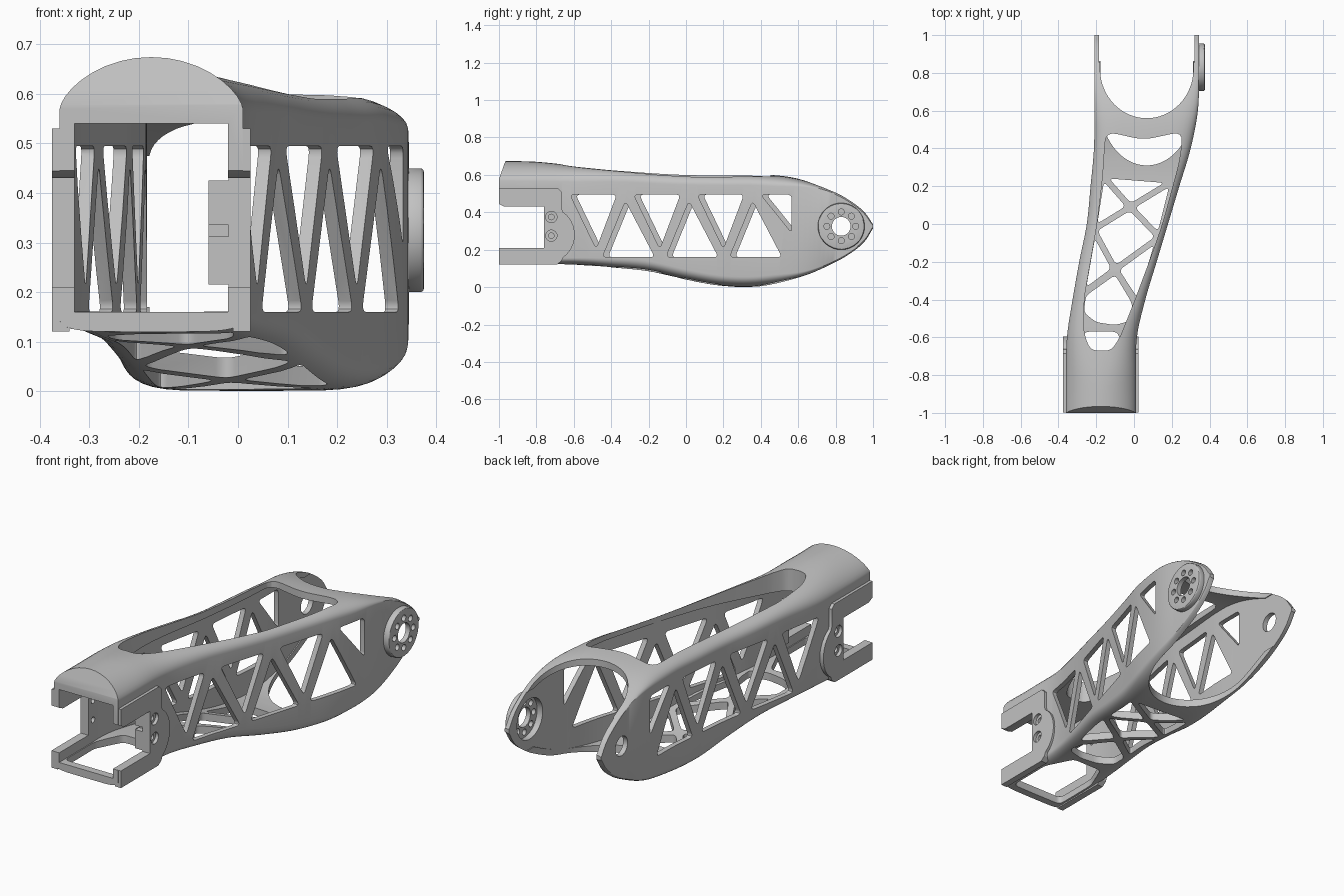
import bpy, bmesh, math
from mathutils import Vector

if "Cube" in bpy.data.objects:
    bpy.data.objects.remove(bpy.data.objects["Cube"], do_unlink=True)

grey = bpy.data.materials.new("plain_grey")
grey.use_nodes = True
grey.diffuse_color = (0.54, 0.54, 0.54, 1)
grey.node_tree.nodes["Principled BSDF"].inputs["Base Color"].default_value = grey.diffuse_color


def make(name, bm):
    bmesh.ops.recalc_face_normals(bm, faces=bm.faces)
    mesh = bpy.data.meshes.new(name)
    bm.to_mesh(mesh)
    bm.free()
    ob = bpy.data.objects.new(name, mesh)
    bpy.context.collection.objects.link(ob)
    mesh.materials.append(grey)
    return ob


def loft(name, rings):
    bm = bmesh.new()
    loops = [[bm.verts.new(p) for p in ring] for ring in rings]
    n = len(loops[0])
    for a, b in zip(loops, loops[1:]):
        for i in range(n):
            bm.faces.new((a[i], a[(i + 1) % n], b[(i + 1) % n], b[i]))
    bm.faces.new(loops[0])
    bm.faces.new(loops[-1])
    return make(name, bm)


def prism(name, poly, axis, lo, hi):
    """Extrude an outline: axis x takes (y, z) points, axis z takes (x, y)."""
    return loft(name, [[(h, p[0], p[1]) if axis == "x" else (p[0], p[1], h) for p in poly]
                       for h in (lo, hi)])


def apply(ob, mod):
    bpy.context.view_layer.objects.active = ob
    bpy.ops.object.modifier_apply(modifier=mod.name)


def area(mesh):
    return sum(p.area for p in mesh.polygons)


def combine(ob, other, how="DIFFERENCE"):
    """Boolean; a result that lost most of its surface is redone with the other solver."""
    other.hide_render = True
    before = ob.data.copy()
    for solver in ("EXACT", "MANIFOLD"):
        mod = ob.modifiers.new("combine", "BOOLEAN")
        mod.operation, mod.object, mod.solver = how, other, solver
        apply(ob, mod)
        if area(ob.data) > .6 * area(before):
            break
        ob.data = before.copy()
    bpy.data.meshes.remove(before)
    bpy.data.objects.remove(other, do_unlink=True)


def cut(ob, polys, axis, lo, hi):
    for poly in polys:
        combine(ob, prism("cutter", poly, axis, lo, hi))


def rounded(pts, r=0.025):
    """Replace each corner with a short curve."""
    out, pts = [], [Vector(p) for p in pts]
    for i, p in enumerate(pts):
        da, db = pts[i - 1] - p, pts[(i + 1) % len(pts)] - p
        k = min(r, da.length * 0.4, db.length * 0.4)
        a, b = p + da.normalized() * k, p + db.normalized() * k
        out += [a * (1 - t) ** 2 + p * 2 * t * (1 - t) + b * t * t for t in (0, 0.25, 0.5, 0.75, 1)]
    return out


def inset(pts, w):
    """Offset the sides of a convex outline inwards."""
    pts = [Vector(p) for p in pts]
    mid = sum(pts, Vector((0, 0))) / len(pts)
    lines = []
    for p, q in zip(pts, pts[1:] + pts[:1]):
        d = (q - p).normalized()
        n = Vector((-d.y, d.x))
        n *= 1 if n.dot(mid - p) > 0 else -1
        lines.append((p + n * w, d))
    out = []
    for (p, d), (q, e) in zip(lines[-1:] + lines[:-1], lines):
        v = q - p
        out.append(p + d * ((v.x * e.y - v.y * e.x) / (d.x * e.y - d.y * e.x)))
    return out


def circle(cy, cz, r, n=40):
    return [(cy + r * math.cos(math.tau * i / n), cz + r * math.sin(math.tau * i / n)) for i in range(n)]


# Stations along the arm: y, left edge, right edge, underside, top
STATIONS = [
    (-1, -.36, .01, .12, .675), (-.8, -.36, .01, .12, .67), (-.6, -.355, .015, .12, .65),
    (-.4, -.325, .06, .105, .632), (-.2, -.29, .12, .085, .616), (0, -.25, .18, .04, .607),
    (.2, -.23, .24, .006, .605), (.4, -.212, .3, .004, .603), (.6, -.21, .338, .04, .58),
    (.8, -.21, .345, .13, .51), (.9, -.21, .345, .19, .452), (.96, -.21, .345, .245, .4),
    (1, -.21, .345, .31, .34)]


def station(y):
    i = max(k for k in range(len(STATIONS) - 1) if k == 0 or STATIONS[k][0] <= y)
    a, b = STATIONS[i], STATIONS[i + 1]
    z, c = STATIONS[max(i - 1, 0)], STATIONS[min(i + 2, len(STATIONS) - 1)]
    h = b[0] - a[0]
    t = (y - a[0]) / h
    out = []
    for k in range(1, 5):
        m0 = (b[k] - z[k]) / (b[0] - z[0]) * h
        m1 = (c[k] - a[k]) / (c[0] - a[0]) * h
        out.append(a[k] * (2 * t ** 3 - 3 * t * t + 1) + m0 * (t ** 3 - 2 * t * t + t)
                   + b[k] * (3 * t * t - 2 * t ** 3) + m1 * (t ** 3 - t * t))
    return out


def ramp(y, a, b):
    t = min(max((y - a) / (b - a), 0), 1)
    return t * t * (3 - 2 * t)


def outer_ring(y, n=18):
    xl, xr, zb, zt = station(y)
    cx, hw = (xl + xr) / 2, (xr - xl) / 2
    f, g = ramp(y, -.9, -.2), ramp(y, .45, .8)
    drop = min(.105 - .045 * f - .045 * g, (zt - zb) * .3)
    low = min(.025 + .03 * f - .04 * g, (zt - zb) * .3)
    ring = []
    for sign, d, p, q in ((1, drop, 2 + 3 * f, 1.5 + .5 * f), (-1, low, 6, 2)):
        for i in range(n + 1):
            c, s = math.cos(math.pi * i / n), max(math.sin(math.pi * i / n), 0)
            u = math.copysign(abs(c) ** (2 / p), c) * sign
            edge = zt if sign > 0 else zb
            ring.append((cx + hw * u, y, edge - sign * d * (1 - s ** (2 / q))))
    return ring


def cavity_ring(y):
    xl, xr, zb, zt = station(min(max(y, -1), .8))
    lo, hi = zb + .04, min(.54 + .022 * ramp(y, -.7, -.2), zt - .035)
    side = .03 - .004 * ramp(y, -.8, -.6)
    return [(xl + side, y, lo), (xr - side, y, lo), (xr - side, y, hi), (xl + side, y, hi)]


# Hollow arm
ys = [-1 + 2 * (1 - (1 - i / 64) ** 1.6) for i in range(65)]
arm = loft("arm_shell", [outer_ring(y) for y in ys])

# Front cheeks with a round bump behind the screws
bump = [(-.72 + .125 * math.cos(a), .28 + .14 * math.sin(a))
        for a in [math.radians(d) for d in range(-60, 61, 10)]]
cheek = [(-.999, .121), (-.69, .121), (-.665, .14)] + bump + [(-.665, .42), (-.665, .51), (-.685, .53), (-.999, .53)]
for lo, hi in ((-.375, -.34), (-.01, .025)):
    combine(arm, prism("cheek", cheek, "x", lo, hi), "UNION")
combine(arm, loft("cavity", [cavity_ring(-1.1 + i * .05) for i in range(45)]))

# Front slope and side notch
slope = [(-1.1, .575), (-1.001, .575), (-.96, .69), (-1.1, .69)]
notch = [(-1.1, .45), (-1.01, .45), (-.97, .43), (-.76, .43), (-.76, .21), (-1.1, .21)]
cut(arm, [slope, notch], "x", -1, 1)


# Scooped rear openings in roof and floor
def scoop(front, depth, half):
    arc = [(.0675 - half * math.cos(math.pi * i / 32), front + depth * (1 - math.sin(math.pi * i / 32)))
           for i in range(33)]
    return [(arc[0][0], 1.2)] + arc + [(arc[-1][0], 1.2)]


cut(arm, [scoop(.56, .26, .247)], "z", .32, .9)
cut(arm, [scoop(.31, .32, .246)], "z", -.2, .33)

# Long roof opening
roof = [(-.15, .49), (.05, .445), (.26, .49), (.24, .33), (.15, 0), (.08, -.2), (.005, -.4),
        (-.075, -.6), (-.12, -.67), (-.23, -.67), (-.265, -.58), (-.265, -.4), (-.23, -.2), (-.195, 0), (-.165, .25)]
cut(arm, [rounded(roof, .06)], "z", .5, .9)

# Side windows: alternating triangles in both walls
windows = []
for k in range(3):
    y = -.62 + .34 * k
    windows += [[(y, .495), (y + .25, .495), (y + .14, .205)],
                [(y + .173, .16), (y + .453, .16), (y + .296, .46)]]
windows.append([(.4, .495), (.565, .495), (.565, .29)])
for lo, hi, shift in ((-.1, .7, 0), (-.7, -.1, .03)):
    cut(arm, [rounded([(y + shift, z) for y, z in w]) for w in windows], "x", lo, hi)

# Floor lattice: crossed beams left between the cut-outs
AL, AR, BL, BR = (-.17, .26), (.21, .23), (-.215, -.03), (.135, -.07)
EL, ER, C, D = (-.275, -.37), (.025, -.43), (-.02, .09), (-.1, -.24)
cells = [(AL, AR, C), (AL, C, BL), (AR, C, BR), (C, BL, D, BR), (BL, D, EL), (BR, D, ER)]
cells = [rounded(inset(c, .016)) for c in cells]
cells.append(rounded([(-.1, -.27), (-.255, -.38), (-.265, -.47), (-.2, -.52), (-.1, -.535), (-.01, -.51), (-.01, -.42)]))
cells.append(rounded([(-.325, -.96), (-.025, -.96), (-.025, -.72), (-.09, -.57), (-.26, -.57), (-.325, -.72)]))
cut(arm, cells, "z", -.2, .18)

# Pivot holes and screw holes
PY, PZ = .83, .325
cut(arm, [circle(PY, PZ, .105)], "x", .2, .5)
cut(arm, [circle(PY, PZ, .05)], "x", -.5, 0)
screws = [(-.72, .375), (-.72, .275)]
for lo, hi in ((.008, .1), (-.5, -.358)):
    cut(arm, [circle(y, z, .03, 24) for y, z in screws], "x", lo, hi)
cut(arm, [circle(y, z, .015, 16) for y, z in screws], "x", -.5, .1)

# Round pivot boss with a ring of bolt holes
boss = prism("pivot_boss", circle(PY, PZ, .125, 64), "x", .338, .375)
bevel = boss.modifiers.new("edge", "BEVEL")
bevel.width, bevel.segments = .007, 3
bevel.limit_method, bevel.angle_limit = "ANGLE", 1
apply(boss, bevel)
cut(boss, [circle(PY, PZ, .05)] + [circle(y, z, .016, 16) for y, z in circle(PY, PZ, .077, 8)], "x", .2, .5)
cut(boss, [circle(PY, PZ, .105)], "x", .3, .35)

# Slotted latch block inside the left cheek
latch = [(-.76, .215), (-.66, .215), (-.66, .425), (-.76, .425), (-.76, .335), (-.73, .335), (-.73, .312), (-.76, .312)]
block = prism("latch_block", latch, "x", -.06, -.012)

for ob in (arm, boss, block):
    bpy.ops.object.select_all(action="DESELECT")
    ob.select_set(True)
    bpy.context.view_layer.objects.active = ob
    bpy.ops.object.shade_smooth_by_angle(angle=math.radians(30))
